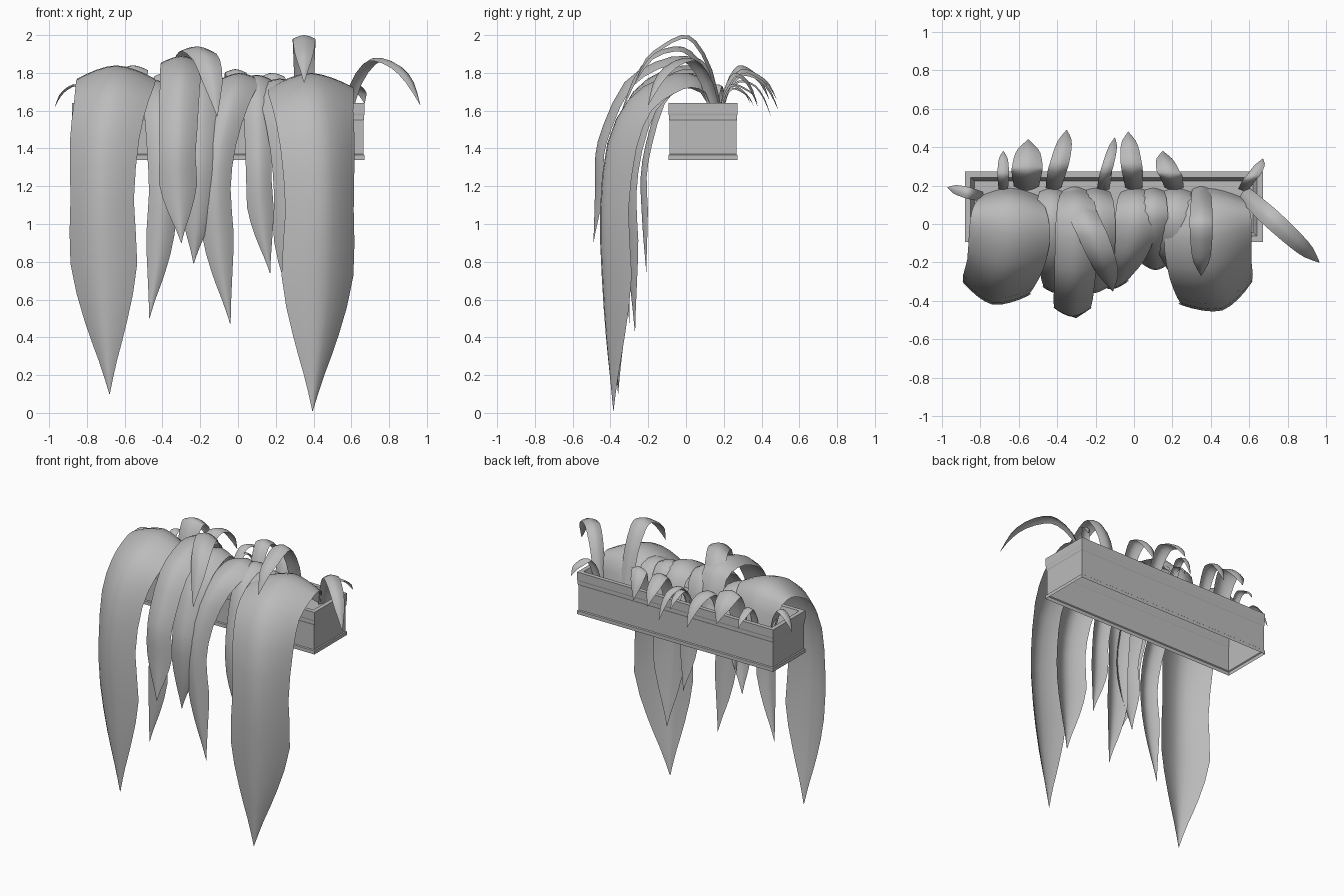
import bpy, bmesh
from math import radians
from mathutils import Vector, Matrix

if "Cube" in bpy.data.objects:
    bpy.data.objects.remove(bpy.data.objects["Cube"], do_unlink=True)

grey = bpy.data.materials.new("plain_grey")
grey.use_nodes = True
grey.diffuse_color = (0.5, 0.5, 0.5, 1)
grey.node_tree.nodes["Principled BSDF"].inputs["Base Color"].default_value = (0.5, 0.5, 0.5, 1)

SOIL = 1.58


def finish(name, bm, smooth):
    mesh = bpy.data.meshes.new(name)
    bm.to_mesh(mesh)
    bm.free()
    mesh.materials.append(grey)
    for poly in mesh.polygons:
        poly.use_smooth = smooth
    obj = bpy.data.objects.new(name, mesh)
    bpy.context.collection.objects.link(obj)


def bridge(bm, a, b, closed=False):
    for i in range(len(a) if closed else len(a) - 1):
        j = (i + 1) % len(a)
        bm.faces.new((a[i], a[j], b[j], b[i]))


def spline(p, steps=2):
    """Smooth 4D path (position and width) through the control points."""
    ext = [p[0] * 2 - p[1]] + p + [p[-1] * 2 - p[-2]]
    out = []
    for a, b, c, d in zip(ext, ext[1:], ext[2:], ext[3:]):
        for k in range(steps):
            t = k / steps
            out.append(0.5 * (b * 2 + (c - a) * t + (a * 2 - b * 5 + c * 4 - d) * t ** 2
                              + (b * 3 - a - c * 3 + d) * t ** 3))
    return out + [p[-1]]


def leaf(name, controls, cup_root, cup_tip, twist=0):
    """Sweep a cupped strip along the path, flatter near the root, turning by twist."""
    path = spline(controls)
    pos = [p.to_3d() for p in path]
    run = pos[-1] - pos[0]
    side = Vector((run.y, -run.x, 0)).normalized()
    if abs(run.y) > 1.5 * abs(run.x):
        side = Vector((1 if run.y > 0 else -1, 0, 0))
    bm = bmesh.new()
    rows = []
    for i, p in enumerate(pos):
        ramp = min(1, 2 * i / len(pos))
        across = Matrix.Rotation(radians(twist) * ramp, 3, "Z") @ side
        tangent = (pos[min(i + 1, len(pos) - 1)] - pos[max(i - 1, 0)]).normalized()
        normal = across.cross(tangent).normalized()
        width = max(path[i].w, 0.003)
        cup = cup_root + (cup_tip - cup_root) * ramp
        row = []
        for k in range(-4, 5):
            s = k / 4
            sink = cup * width * abs(s) ** 1.6
            row.append(bm.verts.new(p + across * s * width / 2 - normal * sink))
        rows.append(row)
    for a, b in zip(rows, rows[1:]):
        bridge(bm, a, b)
    finish(name, bm, True)


def hanging_leaf(name, x_root, x_mid, tip, y_out, top, width, flare=1.1, twist=0):
    """Rise from the soil, arch over the front edge and hang down."""
    tx, ty, tz = tip
    shoulder = top - 0.37
    ctrl = [Vector((x_root, .19, SOIL - .02, width * flare * .7))]
    # x blend, y blend, drop below top, width share, flare share
    for u, v, drop, w, f in ((0, .08, .07, .88, 1), (0, .28, 0, .98, 1), (.1, .52, .03, 1, 1),
                             (.4, .77, .14, 1, .6), (.85, .94, .37, 1, .2)):
        ctrl.append(Vector((x_root + (x_mid - x_root) * u, .19 + (y_out - .19) * v,
                            top - drop, width * w * (1 + (flare - 1) * f))))
    # hanging part: fall share, lean towards the tip, width share
    for f, lean, w in ((.25, 0, .95), (.5, .15, 1), (.72, .45, .64), (.87, .75, .28), (1, 1, 0)):
        ctrl.append(Vector((x_mid + (tx - x_mid) * lean, y_out + (ty - y_out) * lean,
                            shoulder + (tz - shoulder) * f, width * w)))
    leaf(name, ctrl, 0.13, 0.24, twist)


def arching_leaf(name, root, tip, peak, width):
    """Short leaf that springs up and curls over."""
    a = Vector((*root, SOIL - .02))
    b = Vector(tip)
    ctrl = []
    for f, rise, w in ((0, 0, .8), (.13, .58, .9), (.31, .93, 1), (.48, 1, 1), (.71, .87, .9)):
        p = a.lerp(b, f)
        p.z = a.z + (peak - a.z) * rise
        ctrl.append(Vector((*p, width * w)))
    p = a.lerp(b, .88)
    p.z = b.z + (peak - b.z) * .5
    ctrl += [Vector((*p, width * .65)), Vector((*b, 0))]
    leaf(name, ctrl, 0.17, 0.17)


# Planter box: stacked rectangular rings, open underneath, soil sheet on top
bm = bmesh.new()
rings = []
for inset, z in ((0, 1.34), (0, 1.365), (.006, 1.37), (.006, 1.545), (.002, 1.555),
                 (.002, 1.575), (0, 1.585), (0, 1.64), (.03, 1.64), (.05, SOIL)):
    hx, hy = .775 - inset, .183 - inset
    rings.append([bm.verts.new((-.105 + sx * hx, .09 + sy * hy, z))
                  for sx, sy in ((-1, -1), (1, -1), (1, 1), (-1, 1))])
for low, high in zip(rings, rings[1:]):
    bridge(bm, low, high, True)
bm.faces.new(rings[-1])
finish("planter_box", bm, False)

# Long leaves over the front
hanging_leaf("broad_leaf_right", -.645, -.735, (-.68, -.36, .1), -.42, 1.84, .36, 1.17, -11)
hanging_leaf("broad_leaf_left", .385, .46, (.395, -.385, .01), -.45, 1.8, .4, 1.15, 18)
hanging_leaf("slim_leaf_outer_right", -.43, -.40, (-.47, -.33, .5), -.36, 1.76, .15)
hanging_leaf("top_leaf_right", -.30, -.32, (-.30, -.49, .9), -.48, 1.89, .2)
hanging_leaf("slim_leaf_inner_right", -.2, -.21, (-.235, -.3, .79), -.36, 1.82, .19)
hanging_leaf("centre_leaf", .01, -.12, (-.04, -.3, .47), -.34, 1.8, .17, 1.3)
hanging_leaf("slim_leaf_inner_left", .1, .11, (.17, -.21, .74), -.24, 1.79, .14)
hanging_leaf("hidden_leaf_left", .22, .31, (.34, -.27, .42), -.32, 1.77, .25, 1)

# Short leaves arching forwards and to the ends
arching_leaf("crest_leaf_right", (-.31, .2), (-.11, -.35, 1.57), 1.94, .16)
arching_leaf("crest_leaf_left", (.35, .2), (.35, -.27, 1.75), 2, .12)
arching_leaf("end_leaf_left", (.56, .17), (.965, -.2, 1.63), 1.88, .1)
arching_leaf("end_leaf_right", (-.78, .14), (-.97, .19, 1.62), 1.74, .06)

# Small leaves curling over the back edge
for i, (x, tx, ty, tz, peak, w) in enumerate((
        (-.68, -.68, .38, 1.64, 1.74, .06), (-.56, -.55, .44, 1.66, 1.84, .16),
        (-.42, -.35, .49, 1.6, 1.8, .1), (-.17, -.1, .45, 1.57, 1.76, .06),
        (-.15, -.13, .36, 1.62, 1.72, .05), (0, -.03, .48, 1.66, 1.82, .11),
        (.21, .15, .38, 1.62, 1.8, .12), (.57, .67, .34, 1.64, 1.74, .07))):
    arching_leaf(f"back_leaf_{i + 1}", (x, .17), (tx, ty, tz), peak, w)
